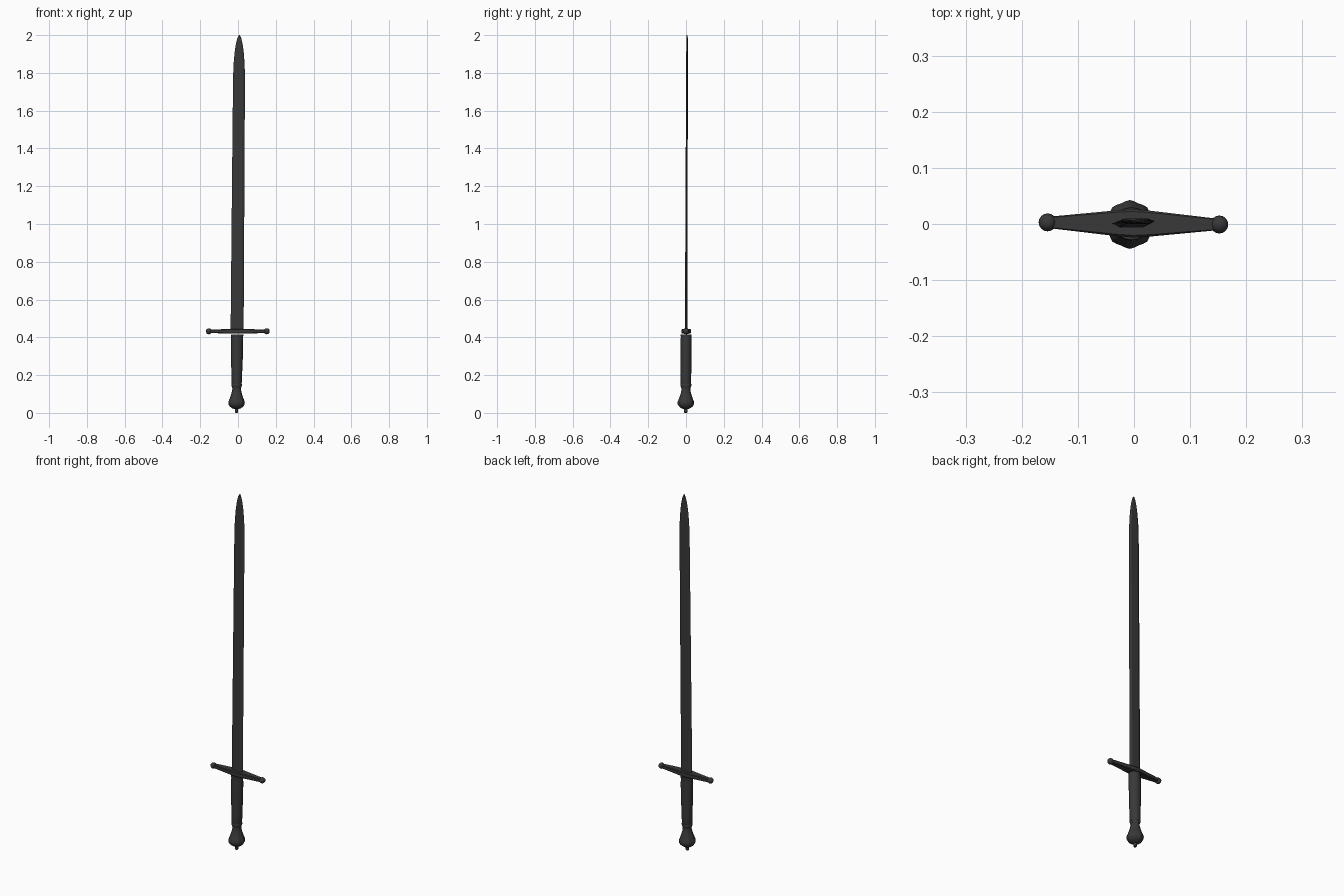
import bpy, bmesh, math
from mathutils import Matrix, Vector

if "Cube" in bpy.data.objects:
    bpy.data.objects.remove(bpy.data.objects["Cube"])

steel = bpy.data.materials.new("dark_steel")
steel.diffuse_color = (0.04, 0.04, 0.04, 1)
steel.use_nodes = True
steel.node_tree.nodes["Principled BSDF"].inputs["Base Color"].default_value = steel.diffuse_color


def lean(p):
    # the whole sword leans very slightly off vertical
    return Vector((p[0] - 0.008 + 0.0075 * p[2], p[1] - 0.001 + 0.0035 * p[2], p[2]))


def finish(name, bm, angle=35):
    bmesh.ops.recalc_face_normals(bm, faces=bm.faces)
    me = bpy.data.meshes.new(name)
    bm.to_mesh(me)
    bm.free()
    ob = bpy.data.objects.new(name, me)
    bpy.context.collection.objects.link(ob)
    me.materials.append(steel)
    bpy.ops.object.select_all(action='DESELECT')
    ob.select_set(True)
    bpy.context.view_layer.objects.active = ob
    bpy.ops.object.shade_smooth_by_angle(angle=math.radians(angle))
    return ob


def loft(bm, section, stations, place=lean):
    # stations: (height, half width, half depth) of a unit cross-section
    rings = [[bm.verts.new(place((u * rx, v * ry, z))) for u, v in section]
             for z, rx, ry in stations]
    n = len(section)
    for a, b in zip(rings, rings[1:]):
        for i in range(n):
            bm.faces.new((a[i], a[(i + 1) % n], b[(i + 1) % n], b[i]))
    bm.faces.new(rings[0])
    bm.faces.new(rings[-1])


def circle(n, lobes=0, depth=0.0):
    pts = []
    for i in range(n):
        t = 2 * math.pi * i / n
        r = 1 - depth * (1 - math.cos(lobes * t)) / 2
        pts.append((r * math.cos(t), r * math.sin(t)))
    return pts


# blade: flat bevelled section, rounded point
bm = bmesh.new()
blade_section = [(1, 0), (0.6, 1), (-0.6, 1), (-1, 0), (-0.6, -1), (0.6, -1)]
loft(bm, blade_section, [
    (0.42, 0.0345, 0.0065), (1.2, 0.033, 0.0055), (1.78, 0.0315, 0.0048),
    (1.85, 0.029, 0.0046), (1.91, 0.024, 0.0044), (1.955, 0.0175, 0.004),
    (1.985, 0.010, 0.0035), (2.0, 0.002, 0.002)])
finish("blade", bm, 10)

# grip with collars at both ends
bm = bmesh.new()
loft(bm, circle(20), [
    (0.13, 0.023, 0.024), (0.14, 0.026, 0.0275), (0.20, 0.028, 0.028),
    (0.28, 0.031, 0.0285), (0.36, 0.0325, 0.0285), (0.415, 0.0315, 0.028)])
finish("grip", bm)
for name, z, rx, ry in (("lower_collar", 0.147, 0.0275, 0.029),
                        ("upper_collar", 0.41, 0.033, 0.0295)):
    bm = bmesh.new()
    loft(bm, circle(20), [(z - 0.006, rx * 0.96, ry * 0.96), (z - 0.003, rx, ry),
                          (z + 0.003, rx, ry), (z + 0.006, rx * 0.96, ry * 0.96)])
    finish(name, bm)

# pommel: flared and softly lobed, with a small nut below
bm = bmesh.new()
pommel = [(0.02, 0.012), (0.025, 0.024), (0.034, 0.036), (0.046, 0.043),
          (0.058, 0.0435), (0.075, 0.037), (0.10, 0.028), (0.12, 0.0235),
          (0.138, 0.023)]
loft(bm, circle(32, 8, 0.07), [(z, r, r) for z, r in pommel])
finish("pommel", bm)
bm = bmesh.new()
loft(bm, circle(12), [(0.0, 0.006, 0.006), (0.004, 0.009, 0.009), (0.026, 0.009, 0.009)])
finish("pommel_nut", bm)

# crossguard: bar tapering to both ends, lofted along x
turn = Matrix.Rotation(math.radians(-0.7), 4, 'Z')
centre = Vector((-0.001, 0.001, 0.432))


def along_x(p):
    return centre + turn @ Vector((p[2], p[0], p[1]))


bm = bmesh.new()
guard_section = [(1, 0.7), (0.85, 1), (-0.85, 1), (-1, 0.7),
                 (-1, -0.7), (-0.85, -1), (0.85, -1), (1, -0.7)]
loft(bm, guard_section, [
    (-0.152, 0.010, 0.009), (-0.03, 0.023, 0.0125), (0, 0.025, 0.013),
    (0.03, 0.023, 0.0125), (0.152, 0.010, 0.009)], along_x)
finish("crossguard", bm)

# ball ends of the crossguard
for side, name in ((-1, "left_guard_ball"), (1, "right_guard_ball")):
    bm = bmesh.new()
    bmesh.ops.create_uvsphere(bm, u_segments=16, v_segments=10, radius=0.016,
                              matrix=Matrix.Translation(along_x((0, 0, side * 0.153))))
    finish(name, bm)
